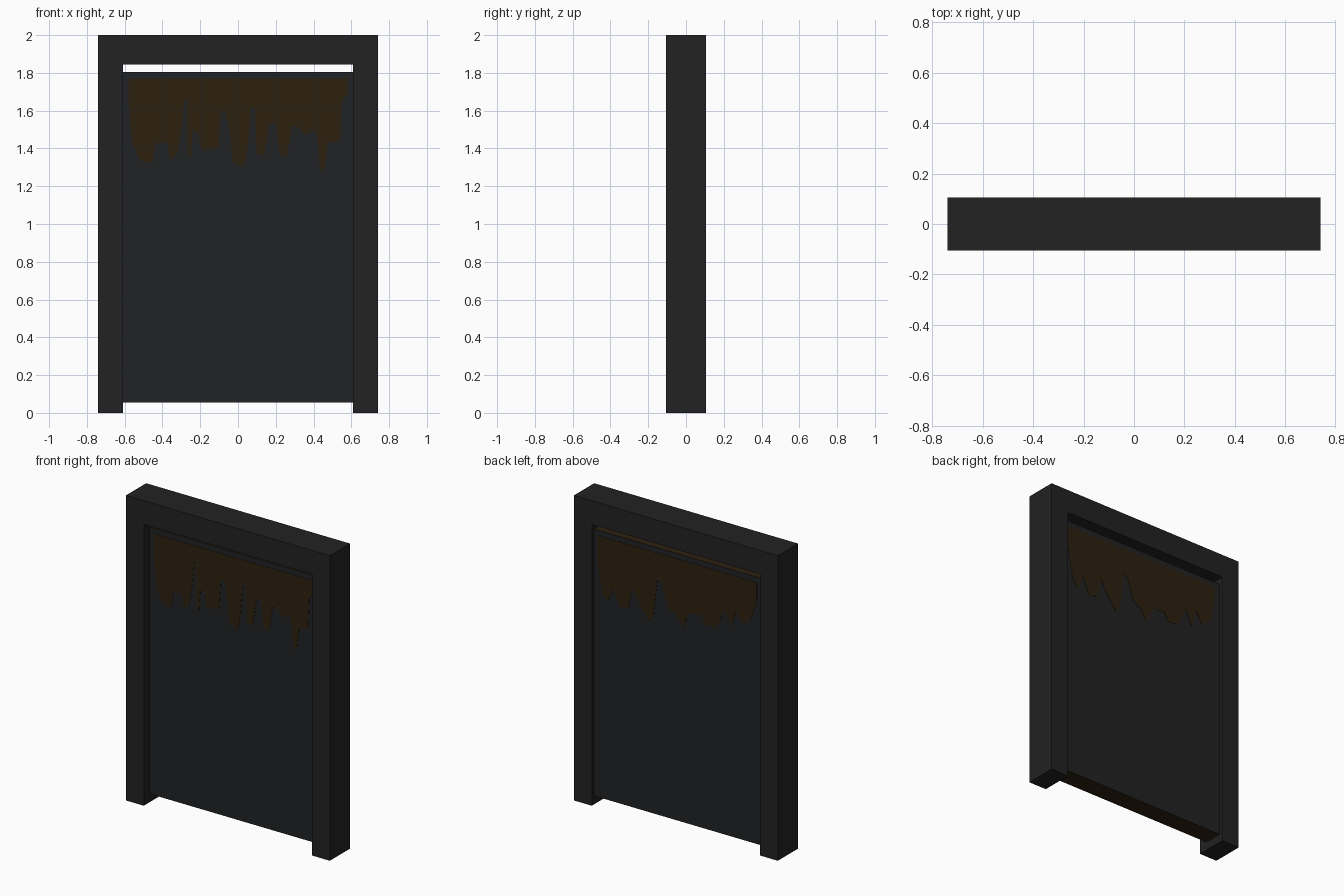
import bpy, bmesh

if "Cube" in bpy.data.objects:
    bpy.data.objects.remove(bpy.data.objects["Cube"])


def material(name, r, g, b):
    m = bpy.data.materials.new(name)
    m.diffuse_color = (r, g, b, 1)
    m.use_nodes = True
    m.node_tree.nodes["Principled BSDF"].inputs["Base Color"].default_value = m.diffuse_color
    return m


FRAME = material("charcoal", 0.016, 0.016, 0.016)
PANEL = material("slate black", 0.0153, 0.0160, 0.0170)
BROWN = material("dark brown", 0.026, 0.0152, 0.0050)


def extrude_profile(name, outlines, y0, y1, mats):
    """Extrude x/z outlines from y0 to y1 into one object."""
    bm = bmesh.new()
    for pts in outlines:
        f = bm.faces.new([bm.verts.new((x, y0, z)) for x, z in pts])
        ext = bmesh.ops.extrude_face_region(bm, geom=[f])
        moved = [v for v in ext["geom"] if isinstance(v, bmesh.types.BMVert)]
        bmesh.ops.translate(bm, verts=moved, vec=(0, y1 - y0, 0))
    bmesh.ops.recalc_face_normals(bm, faces=bm.faces)
    me = bpy.data.meshes.new(name)
    bm.to_mesh(me)
    bm.free()
    for m in mats:
        me.materials.append(m)
    ob = bpy.data.objects.new(name, me)
    bpy.context.collection.objects.link(ob)
    return ob


# Frame: two posts and a lintel in one outline
W, INNER, LINTEL, D = 0.74, 0.61, 1.845, 0.105
extrude_profile("door_frame", [[
    (-W, 0), (-INNER, 0), (-INNER, LINTEL), (INNER, LINTEL),
    (INNER, 0), (W, 0), (W, 2), (-W, 2)]], -D, D, [FRAME])

# Door panel: dark on front and back, brown on its edges
Y0, Y1, Z0, Z1 = -0.045, 0.08, 0.055, 1.805
panel = extrude_profile("door_panel", [[
    (-INNER, Z0), (INNER, Z0), (INNER, Z1), (-INNER, Z1)]], Y0, Y1, [PANEL, BROWN])
for p in panel.data.polygons:
    p.material_index = 0 if abs(p.normal.y) > 0.5 else 1

# Painted drips: lower edge of the stain on each side
FRONT = [(-.58, 1.65), (-.56, 1.43), (-.52, 1.34), (-.455, 1.32), (-.435, 1.43),
         (-.375, 1.43), (-.36, 1.34), (-.32, 1.38), (-.30, 1.50), (-.285, 1.66),
         (-.272, 1.66), (-.265, 1.36), (-.25, 1.35), (-.24, 1.50), (-.21, 1.48),
         (-.195, 1.39), (-.105, 1.40), (-.09, 1.60), (-.065, 1.59), (-.04, 1.47),
         (-.03, 1.33), (.03, 1.30), (.05, 1.40), (.07, 1.62), (.09, 1.61),
         (.10, 1.37), (.14, 1.36), (.165, 1.53), (.20, 1.54), (.22, 1.36),
         (.26, 1.36), (.285, 1.52), (.33, 1.51), (.35, 1.47), (.41, 1.50),
         (.425, 1.42), (.435, 1.28), (.46, 1.30), (.475, 1.43), (.54, 1.44),
         (.55, 1.65), (.58, 1.69)]
# Back side, listed left to right as seen from behind
BACK = [(-.59, 1.62), (-.55, 1.40), (-.51, 1.36), (-.47, 1.46), (-.42, 1.34),
        (-.36, 1.36), (-.33, 1.50), (-.28, 1.40), (-.21, 1.31), (-.18, 1.35),
        (-.15, 1.60), (-.12, 1.58), (-.07, 1.43), (-.01, 1.40), (.03, 1.33),
        (.08, 1.44), (.17, 1.45), (.20, 1.39), (.28, 1.40), (.34, 1.53),
        (.39, 1.43), (.42, 1.55), (.47, 1.47), (.53, 1.52), (.57, 1.66)]


def drips(name, edge, y0, y1, flip=1):
    top = 1.77
    cells = [[(flip * a[0], a[1]), (flip * b[0], b[1]), (flip * b[0], top), (flip * a[0], top)]
             for a, b in zip(edge, edge[1:])]
    extrude_profile(name, cells, y0, y1, [BROWN])


drips("front_drip_stain", FRONT, Y0 - 0.002, Y0)
drips("back_drip_stain", BACK, Y1, Y1 + 0.002, -1)
